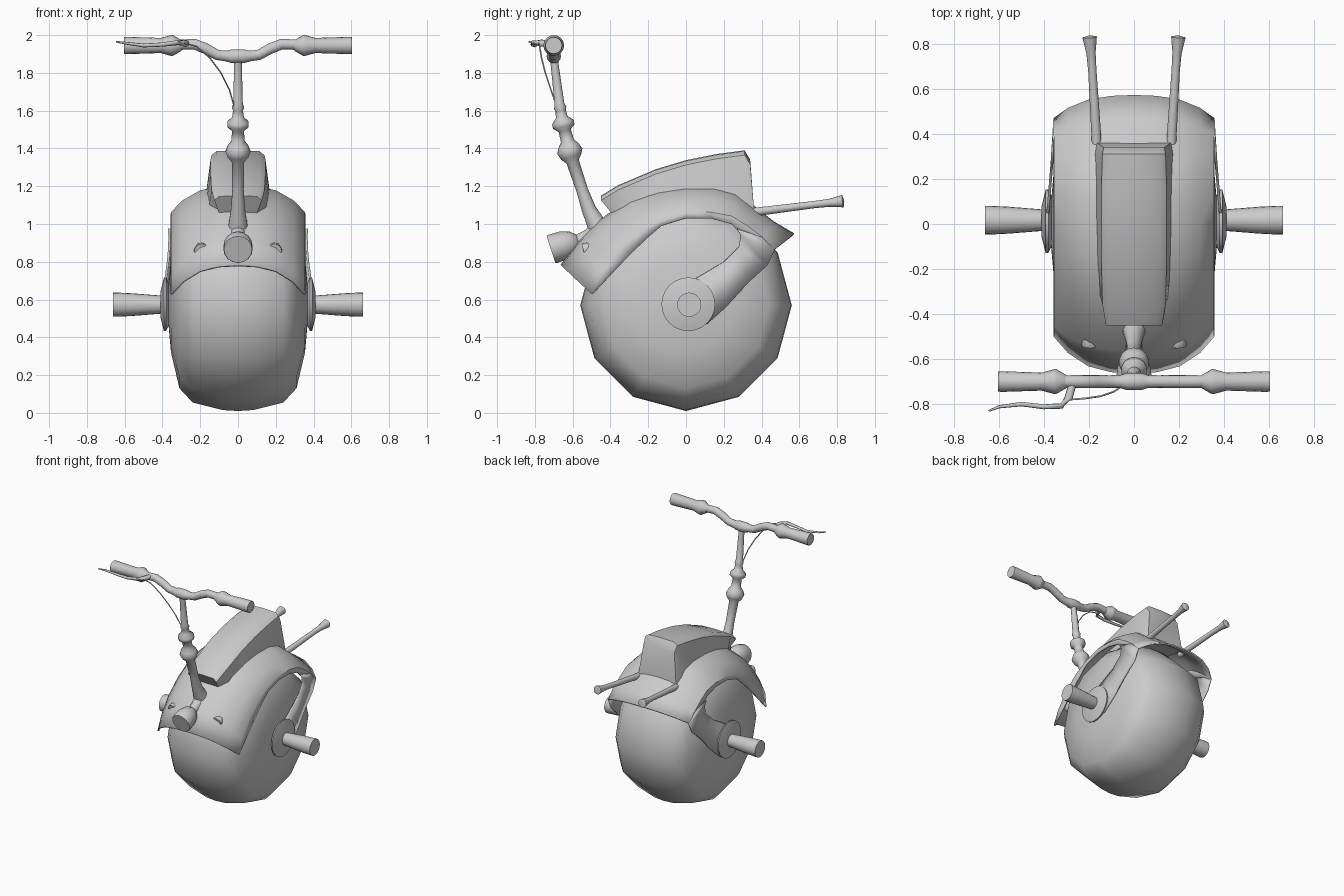
import bpy, bmesh, math
from mathutils import Vector

old = bpy.data.objects.get("Cube")
if old:
    bpy.data.objects.remove(old)

grey = bpy.data.materials.new("plain_grey")
grey.use_nodes = True
COLOUR = (0.6, 0.6, 0.6, 1)
grey.diffuse_color = COLOUR
grey.node_tree.nodes["Principled BSDF"].inputs["Base Color"].default_value = COLOUR


def finish(name, bm, mirror=False, thick=0, angle=40):
    bmesh.ops.recalc_face_normals(bm, faces=bm.faces)
    mesh = bpy.data.meshes.new(name)
    bm.to_mesh(mesh)
    bm.free()
    mesh.materials.append(grey)
    ob = bpy.data.objects.new(name, mesh)
    bpy.context.collection.objects.link(ob)
    bpy.ops.object.select_all(action='DESELECT')
    ob.select_set(True)
    bpy.context.view_layer.objects.active = ob
    bpy.ops.object.shade_smooth_by_angle(angle=math.radians(angle))
    if mirror:
        m = ob.modifiers.new("mirror", 'MIRROR')
        m.merge_threshold = 0.002
    if thick:
        s = ob.modifiers.new("thickness", 'SOLIDIFY')
        s.thickness = thick
        s.offset = 0
    return ob


def loft(name, rings, closed=True, caps=True, **kw):
    """Skin a list of equal-length point rings."""
    bm = bmesh.new()
    rows = [[bm.verts.new(p) for p in r] for r in rings]
    n = len(rows[0])
    for a, b in zip(rows, rows[1:]):
        for i in range(n if closed else n - 1):
            j = (i + 1) % n
            bm.faces.new((a[i], a[j], b[j], b[i]))
    if caps:
        bm.faces.new(rows[0])
        bm.faces.new(rows[-1])
    return finish(name, bm, **kw)


def tube(name, path, n=12, **kw):
    """Round tube through (x, y, z, radius) points."""
    pts = [Vector(p[:3]) for p in path]
    rings = []
    for i, p in enumerate(path):
        d = (pts[min(i + 1, len(pts) - 1)] - pts[max(i - 1, 0)]).normalized()
        ref = Vector((1, 0, 0)) if abs(d.x) < 0.7 else Vector((0, 0, 1))
        u = d.cross(ref).normalized()
        v = d.cross(u)
        rings.append([pts[i] + p[3] * (u * math.cos(t) + v * math.sin(t))
                      for t in (2 * math.pi * k / n for k in range(n))])
    return loft(name, rings, **kw)


def lathe_x(name, profile, y, z, n, **kw):
    """Turn an (x, radius) profile about a sideways axle."""
    return tube(name, [(x, y, z, r) for x, r in profile], n, **kw)


# Fat low-sided wheel
half = [(0.08, 0.555), (0.24, 0.515), (0.31, 0.44), (0.355, 0.25), (0.37, 0.08)]
profile = [(-x, r) for x, r in reversed(half)] + [(0, 0.56)] + half
lathe_x("wheel", profile, 0, 0.57, 12, angle=50)

# Body shell: centre line, shoulder line and lower side edge, each (y, z)
centre = [(-.66, .78), (-.56, .91), (-.45, 1.02), (-.3, 1.13), (-.15, 1.18),
          (0, 1.2), (.15, 1.2), (.26, 1.17), (.36, 1.09), (.46, 1.01), (.57, .945)]
shoulder = [(-.5, .63), (-.45, .74), (-.36, .86), (-.24, .96), (-.13, 1.02),
            (0, 1.06), (.13, 1.06), (.24, 1.04), (.32, .99), (.4, .93), (.47, .865)]
lower = [(-.495, .628), (-.38, .75), (-.29, .845), (-.2, .93), (-.13, .99),
         (0, 1.03), (.13, 1.03), (.24, 1.0), (.29, .95), (.39, .91), (.465, .86)]
rings = []
for c, s, e in zip(centre, shoulder, lower):
    c, s = Vector(c), Vector(s)
    row = [(x, *c.lerp(s, f)) for x, f in ((0, 0), (.1, .04), (.2, .2), (.29, .57), (.35, 1))]
    rings.append(row + [(.352, *e)])
loft("body_shell", rings, closed=False, caps=False, mirror=True, thick=0.012)

# Side arms sweeping from the shell down to the axle
inner = [(.27, .975), (.29, .94), (.28, .88), (.2, .8), (.1, .74), (.03, .7), (0, .6)]
outer = [(.4, .93), (.47, .865), (.43, .78), (.33, .69), (.21, .56), (.11, .47), (.03, .46)]


def arm_point(p):
    return (0.352 + 0.035 * max(0, 1 - p[0] / 0.42), *p)


loft("side_arm", [[arm_point(a), arm_point(b)] for a, b in zip(inner, outer)],
     closed=False, caps=False, mirror=True, thick=0.012)

# Axle bosses and foot pegs
lathe_x("axle_boss", [(.36, .1), (.38, .14), (.392, .142), (.41, .07)], .012, .575, 24, mirror=True)
lathe_x("foot_peg", [(.37, .045), (.41, .048), (.56, .06), (.64, .064), (.662, .064)],
        .017, .573, 20, mirror=True)

# Seat: stations of (y, bottom y, top z, bottom z, top half width, bottom half width)
stations = [(-.45, -.37, 1.15, 1.03, .125, .09), (-.36, -.3, 1.205, 1.08, .14, .155),
            (-.16, -.16, 1.29, 1.1, .145, .17), (0, 0, 1.338, 1.12, .145, .175),
            (.16, .16, 1.37, 1.12, .145, .175), (.31, .31, 1.39, 1.1, .14, .175),
            (.34, .36, 1.34, 1.08, .135, .165)]
rings = []
for y, yb, zt, zb, wt, wb in stations:
    side = [(.0, y, zt), (wt * .8, y, zt - .004), (wt, y, zt - .025), (wb, yb, zb)]
    rings.append(side + [(-x, a, b) for x, a, b in reversed(side[1:])])
loft("seat", rings, angle=35)

# Steering column with two collars, as (y, z, radius)
column = [(-.43, .93, .075), (-.475, 1.0, .05), (-.515, 1.08, .038), (-.55, 1.18, .031),
          (-.6, 1.33, .034), (-.608, 1.355, .055), (-.615, 1.385, .068), (-.622, 1.415, .055),
          (-.628, 1.44, .035), (-.642, 1.495, .033), (-.647, 1.515, .058), (-.652, 1.54, .058),
          (-.658, 1.565, .032), (-.663, 1.6, .027), (-.666, 1.615, .033), (-.67, 1.635, .026),
          (-.69, 1.8, .022), (-.7, 1.88, .02)]
tube("steering_column", [(0, *p) for p in column], 14, angle=60)

# Handlebar and grips
bar = [(0, 1.888, .038), (.035, 1.888, .037), (.06, 1.889, .029), (.11, 1.895, .028),
       (.17, 1.928, .029), (.23, 1.952, .029), (.29, 1.95, .028), (.36, 1.945, .028)]
full = [(-x, z, r) for x, z, r in reversed(bar[1:])] + bar
tube("handlebar", [(x, -.7, z, r) for x, z, r in full], 14, angle=60)
lathe_x("handle_grip", [(.3, .029), (.345, .055), (.355, .055), (.41, .04), (.59, .046),
                        (.603, .044)], -.7, 1.945, 16, mirror=True)

# Brake lever and cable on the right side
tube("brake_lever", [(-.27, -.7, 1.955, .018), (-.29, -.77, 1.958, .018), (-.32, -.808, 1.96, .013),
                     (-.4, -.812, 1.95, .011), (-.5, -.8, 1.945, .01), (-.6, -.812, 1.958, .007),
                     (-.645, -.83, 1.965, .004)], 8, angle=60)
tube("brake_cable", [(x, y, z, .004) for x, y, z in
                     ((-.29, -.78, 1.96), (-.22, -.775, 1.94), (-.15, -.765, 1.88), (-.09, -.745, 1.8),
                      (-.045, -.715, 1.71), (-.025, -.69, 1.64), (-.02, -.67, 1.61))], 6, angle=60)


def lamp(name, front, back, shape, **kw):
    """Bullet lamp: shape is (fraction along the axis, radius)."""
    a, b = Vector(front), Vector(back)
    tube(name, [(*a.lerp(b, t), r) for t, r in shape], 16, **kw)


# Headlamp, its bracket and the two small lamps
lamp("headlamp", (0, -.715, .865), (0, -.562, .915),
     [(0, .074), (.06, .078), (.45, .076), (.75, .062), (.93, .035), (1, .01)])
tube("headlamp_bracket", [(0, -.6, .9, .03), (0, -.52, .93, .04), (0, -.45, .97, .05)])
lamp("small_lamp", (.193, -.543, .858), (.193, -.465, .878),
     [(0, .037), (.08, .04), (.5, .036), (.8, .024), (1, .006)], mirror=True)

# Twin exhaust pipes
tube("exhaust_pipe", [(.165, .33, 1.06, .022), (.168, .4, 1.068, .022), (.185, .68, 1.103, .019),
                      (.191, .76, 1.112, .021), (.197, .83, 1.121, .033), (.1975, .838, 1.122, .033),
                      (.197, .83, 1.121, .026), (.192, .79, 1.116, .018)], 14, mirror=True, angle=35)
